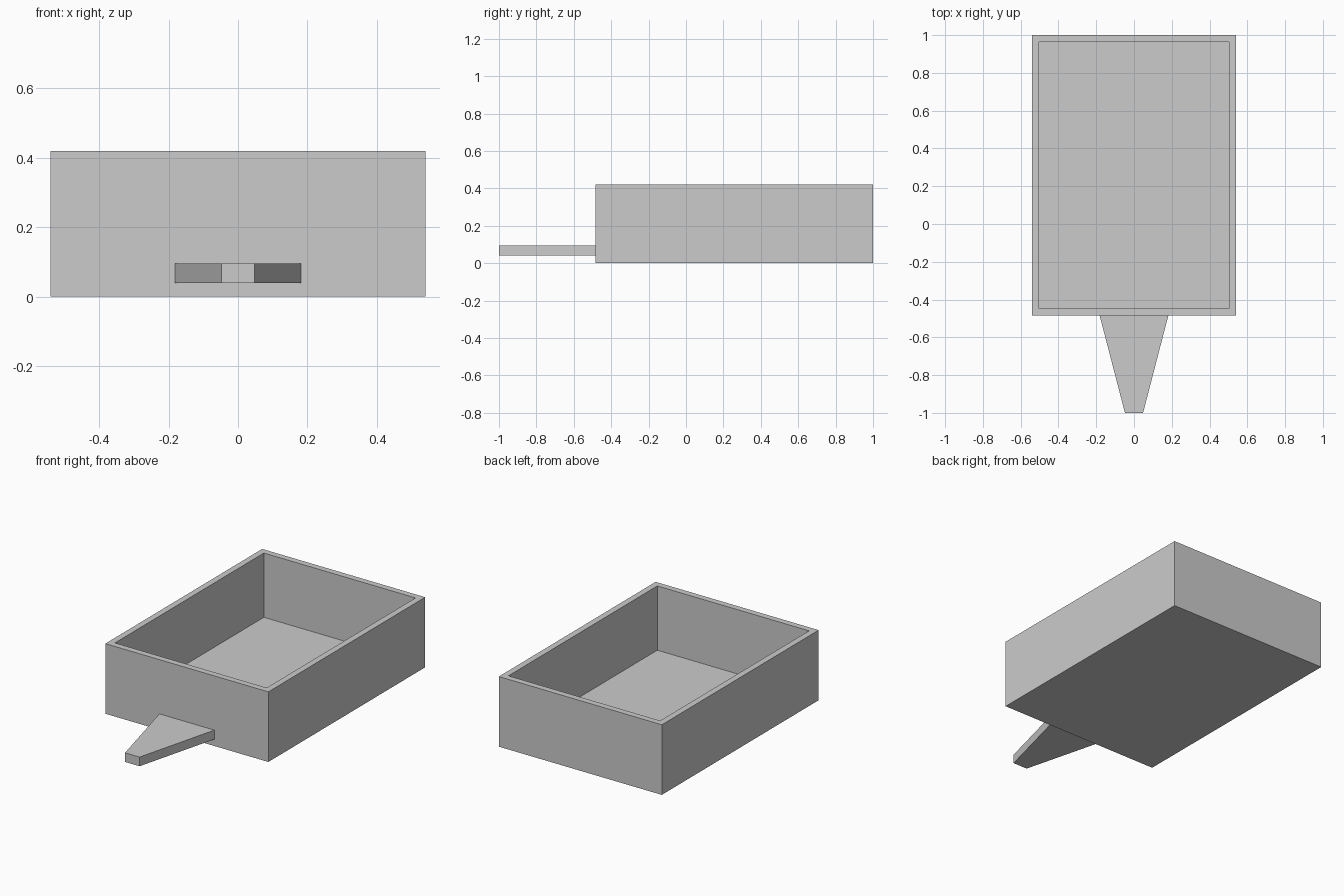
import bpy, bmesh

if "Cube" in bpy.data.objects:
    bpy.data.objects.remove(bpy.data.objects["Cube"])


def prism(name, outline, z0, z1):
    """Extrude a flat outline straight up; returns the object and its bmesh top face data."""
    bm = bmesh.new()
    base = bm.faces.new([bm.verts.new((x, y, z0)) for x, y in outline])
    top = bmesh.ops.extrude_face_region(bm, geom=[base], use_keep_orig=True)["geom"]
    bmesh.ops.translate(bm, vec=(0, 0, z1 - z0),
                        verts=[g for g in top if isinstance(g, bmesh.types.BMVert)])
    bmesh.ops.recalc_face_normals(bm, faces=bm.faces)
    mesh = bpy.data.meshes.new(name)
    bm.to_mesh(mesh)
    bm.free()
    obj = bpy.data.objects.new(name, mesh)
    bpy.context.collection.objects.link(obj)
    return obj


def rect(half_width, y0, y1):
    return [(-half_width, y0), (half_width, y0), (half_width, y1), (-half_width, y1)]


# Open tray: solid block, top face inset and pushed down to the floor
FLOOR, HEIGHT, WALL = 0.035, 0.42, 0.053
tray = prism("tray", rect(0.54, -0.484, 1.0), 0, HEIGHT)
bm = bmesh.new()
bm.from_mesh(tray.data)
rim = max(bm.faces, key=lambda f: f.calc_center_median().z)
bmesh.ops.inset_region(bm, faces=[rim], thickness=WALL)
pit = bmesh.ops.extrude_discrete_faces(bm, faces=[rim])["faces"][0]
bmesh.ops.translate(bm, vec=(0, 0, FLOOR - HEIGHT), verts=pit.verts)
bmesh.ops.recalc_face_normals(bm, faces=bm.faces)
bm.to_mesh(tray.data)
bm.free()

# Tapered handle tongue at the front
prism("handle", [(-0.048, -1.0), (0.048, -1.0), (0.182, -0.484), (-0.182, -0.484)], 0.04, 0.095)
